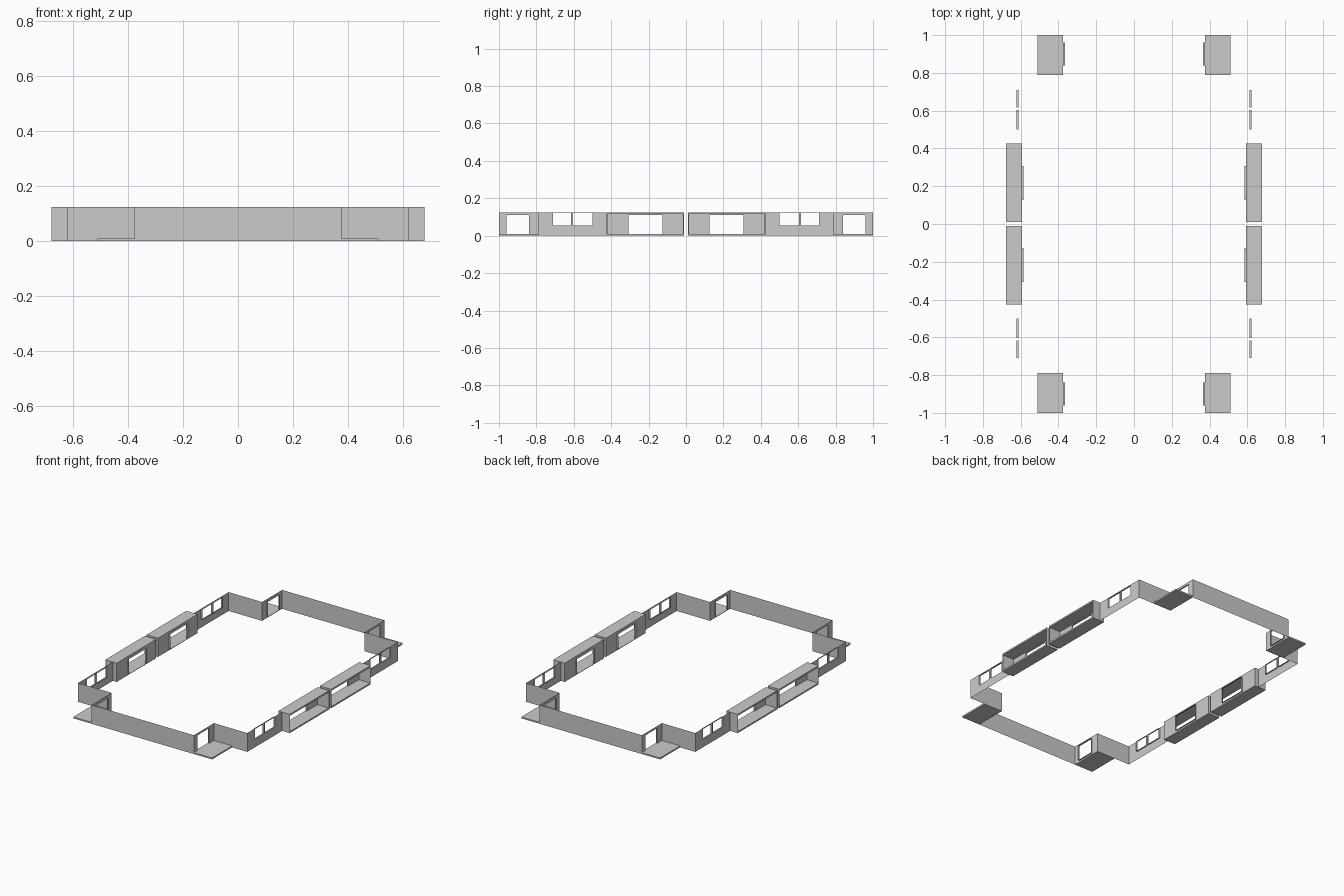
import bpy
import bmesh

cube = bpy.data.objects.get("Cube")
if cube:
    bpy.data.objects.remove(cube, do_unlink=True)

grey = bpy.data.materials.new("plain_grey")
grey.use_nodes = True
colour = (0.6, 0.6, 0.6, 1)
grey.diffuse_color = colour
grey.node_tree.nodes["Principled BSDF"].inputs["Base Color"].default_value = colour

HEIGHT = 0.125
SLAB = 0.01      # slab thickness
REVEAL = 0.01    # depth of the opening linings
FRONT_X, SIDE_X, BAY_X = 0.376, 0.622, 0.594
STEP_Y = 0.79


def finish(name, bm):
    """Turn a quarter part into an object mirrored to all four corners."""
    mesh = bpy.data.meshes.new(name)
    bm.to_mesh(mesh)
    bm.free()
    mesh.materials.append(grey)
    ob = bpy.data.objects.new(name, mesh)
    bpy.context.collection.objects.link(ob)
    mirror = ob.modifiers.new("mirror", "MIRROR")
    mirror.use_axis = (True, True, False)
    mirror.merge_threshold = 0.0005
    return ob


def quad(bm, *points):
    bm.faces.new([bm.verts.new(p) for p in points])


def box(bm, x, y, z):
    """Box from three (low, high) ranges."""
    verts = bmesh.ops.create_cube(bm, size=1)["verts"]
    for v in verts:
        v.co = [r[0] if c < 0 else r[1] for c, r in zip(v.co, (x, y, z))]


def pierced_wall(name, x, y0, y1, openings, sill, head):
    """Thin wall facing +x, with openings lined towards the inside."""
    bm = bmesh.new()
    ys = sorted({y0, y1, *[y for o in openings for y in o]})
    zs = [0, sill, head, HEIGHT]
    for a, b in zip(ys, ys[1:]):
        for i, (c, d) in enumerate(zip(zs, zs[1:])):
            if not (i == 1 and (a, b) in openings):
                quad(bm, (x, a, c), (x, b, c), (x, b, d), (x, a, d))
    inner = x - REVEAL
    for a, b in openings:
        ring = [(a, sill), (b, sill), (b, head), (a, head)]
        for p, q in zip(ring, ring[1:] + ring[:1]):
            quad(bm, (x, *p), (inner, *p), (inner, *q), (x, *q))
    bmesh.ops.remove_doubles(bm, verts=bm.verts, dist=0.0001)
    return finish(name, bm)


def cross_wall(name, x0, x1, y):
    """Plain thin wall facing +y."""
    bm = bmesh.new()
    quad(bm, (x1, y, 0), (x0, y, 0), (x0, y, HEIGHT), (x1, y, HEIGHT))
    return finish(name, bm)


# End walls and the stepped corners
cross_wall("end_wall", 0, FRONT_X, 1)
cross_wall("corner_wall", FRONT_X, SIDE_X, STEP_Y)
pierced_wall("balcony_door_wall", FRONT_X, STEP_Y, 1, [(0.84, 0.96)], SLAB, 0.11)

# Side walls with paired windows
pierced_wall("side_window_wall", SIDE_X, 0.425, STEP_Y,
             [(0.5, 0.604), (0.616, 0.71)], 0.054, 0.121)

# Corner balcony floors
bm = bmesh.new()
box(bm, (FRONT_X, 0.51), (STEP_Y, 1), (0, SLAB))
finish("balcony_floor", bm)

# Recessed bays, open to the outside
bay_y0, bay_y1, bay_out = 0.01, 0.425, 0.678
pierced_wall("bay_back_wall", BAY_X, bay_y0, bay_y1, [(0.126, 0.308)], SLAB, 0.11)
bm = bmesh.new()
for z in (0, HEIGHT - SLAB):
    box(bm, (BAY_X, bay_out), (bay_y0, bay_y1), (z, z + SLAB))
finish("bay_floor_and_roof", bm)
bm = bmesh.new()
for y in (bay_y0, bay_y1 - 0.005):
    box(bm, (BAY_X, bay_out), (y, y + 0.005), (SLAB, HEIGHT - SLAB))
finish("bay_side_walls", bm)
